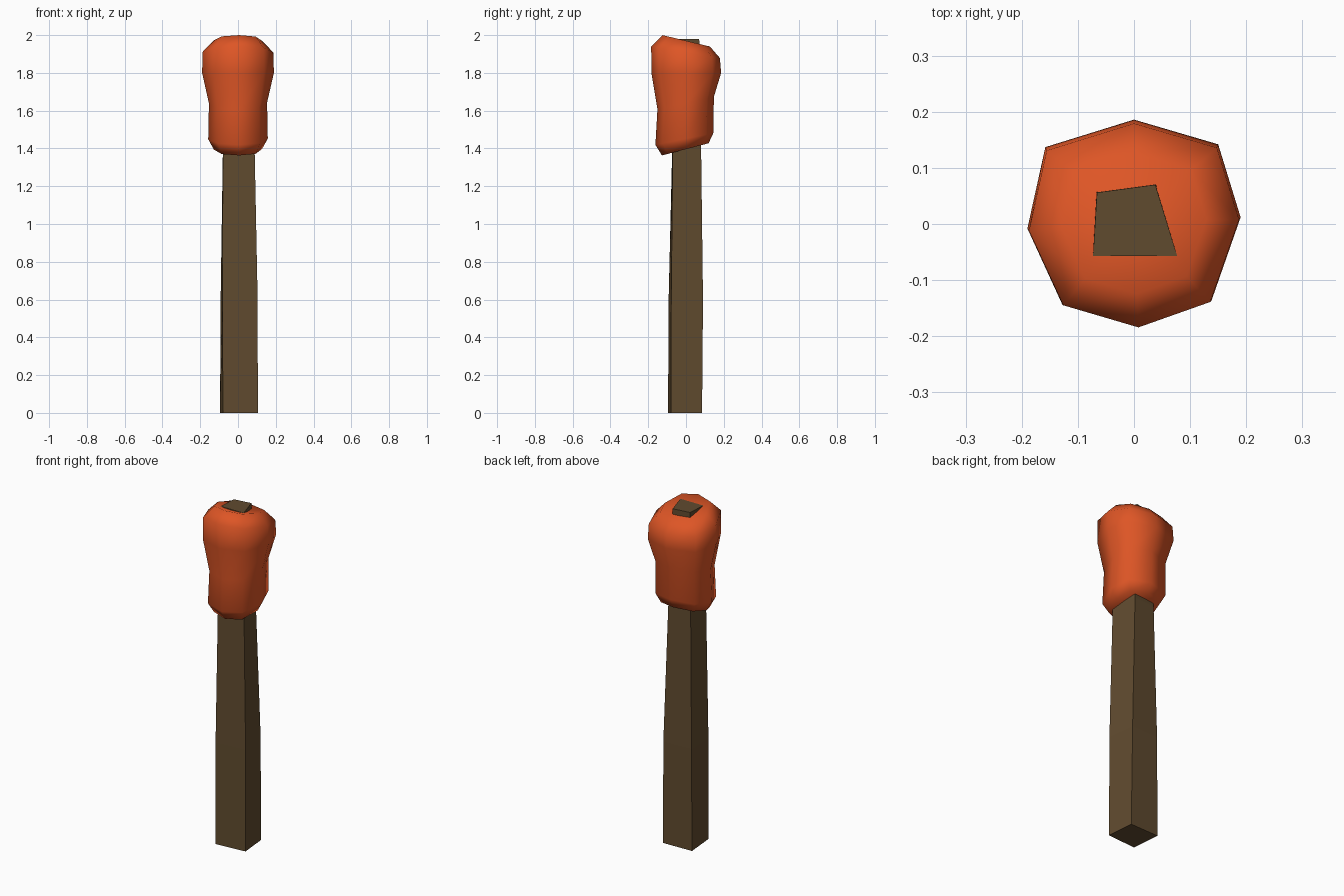
import bpy

if "Cube" in bpy.data.objects:
    bpy.data.objects.remove(bpy.data.objects["Cube"])


def material(name, rgb):
    m = bpy.data.materials.new(name)
    m.diffuse_color = (*rgb, 1)
    m.use_nodes = True
    m.node_tree.nodes["Principled BSDF"].inputs["Base Color"].default_value = m.diffuse_color
    return m


def loft(name, rings, mat, smooth, tip_z=None):
    """Skin a stack of rings; caps are flat, or fans to the axis at tip_z."""
    n = len(rings[0])
    verts = [p for ring in rings for p in ring]
    faces = []
    for k in range(len(rings) - 1):
        for i in range(n):
            j = (i + 1) % n
            faces.append((k * n + i, k * n + j, (k + 1) * n + j, (k + 1) * n + i))
    last = (len(rings) - 1) * n
    if tip_z:
        b = len(verts)
        verts += [(0, 0, tip_z[0]), (0, 0, tip_z[1])]
        for i in range(n):
            j = (i + 1) % n
            faces += [(j, i, b), (last + i, last + j, b + 1)]
    else:
        faces += [tuple(reversed(range(n))), tuple(range(last, last + n))]
    me = bpy.data.meshes.new(name)
    me.from_pydata(verts, [], faces)
    me.materials.append(mat)
    for p in me.polygons:
        p.use_smooth = smooth
    ob = bpy.data.objects.new(name, me)
    bpy.context.collection.objects.link(ob)
    return ob


wood = material("dark wood", (0.118, 0.070, 0.028))
orange = material("burnt orange", (0.73, 0.092, 0.019))

# Handle: four-sided, uneven, tapering stick
sections = [
    (0.0, [(-0.08, -0.095), (0.105, -0.08), (0.09, 0.085), (-0.095, 0.08)]),
    (0.6, [(-0.082, -0.092), (0.104, -0.078), (0.085, 0.09), (-0.092, 0.08)]),
    (1.4, [(-0.08, -0.073), (0.088, -0.07), (0.06, 0.08), (-0.078, 0.068)]),
    (1.98, [(-0.073, -0.057), (0.077, -0.057), (0.038, 0.07), (-0.066, 0.056)]),
]
loft("handle", [[(x, y, z) for x, y in pts] for z, pts in sections], wood, False)

# Head: wobbly octagon wrapped around the stick, ends tilted
octagon = [(0.19, 0.012), (0.15, 0.142), (0.0, 0.186), (-0.158, 0.137),
           (-0.19, -0.008), (-0.128, -0.143), (0.008, -0.183), (0.138, -0.137)]
# scale, height, tilt along y, shift along y
profile = [(0.67, 1.395, 0.26, -0.005), (0.83, 1.45, 0.20, -0.01),
           (0.81, 1.64, 0.22, -0.003), (1.0, 1.80, 0.0, 0.0),
           (0.985, 1.91, -0.17, -0.004), (0.68, 1.97, -0.24, 0.0)]
rings = [[(x * s, y * s + dy, z + t * y * s) for x, y in octagon]
         for s, z, t, dy in profile]
loft("torch_head", rings, orange, True, tip_z=(1.41, 1.955))
